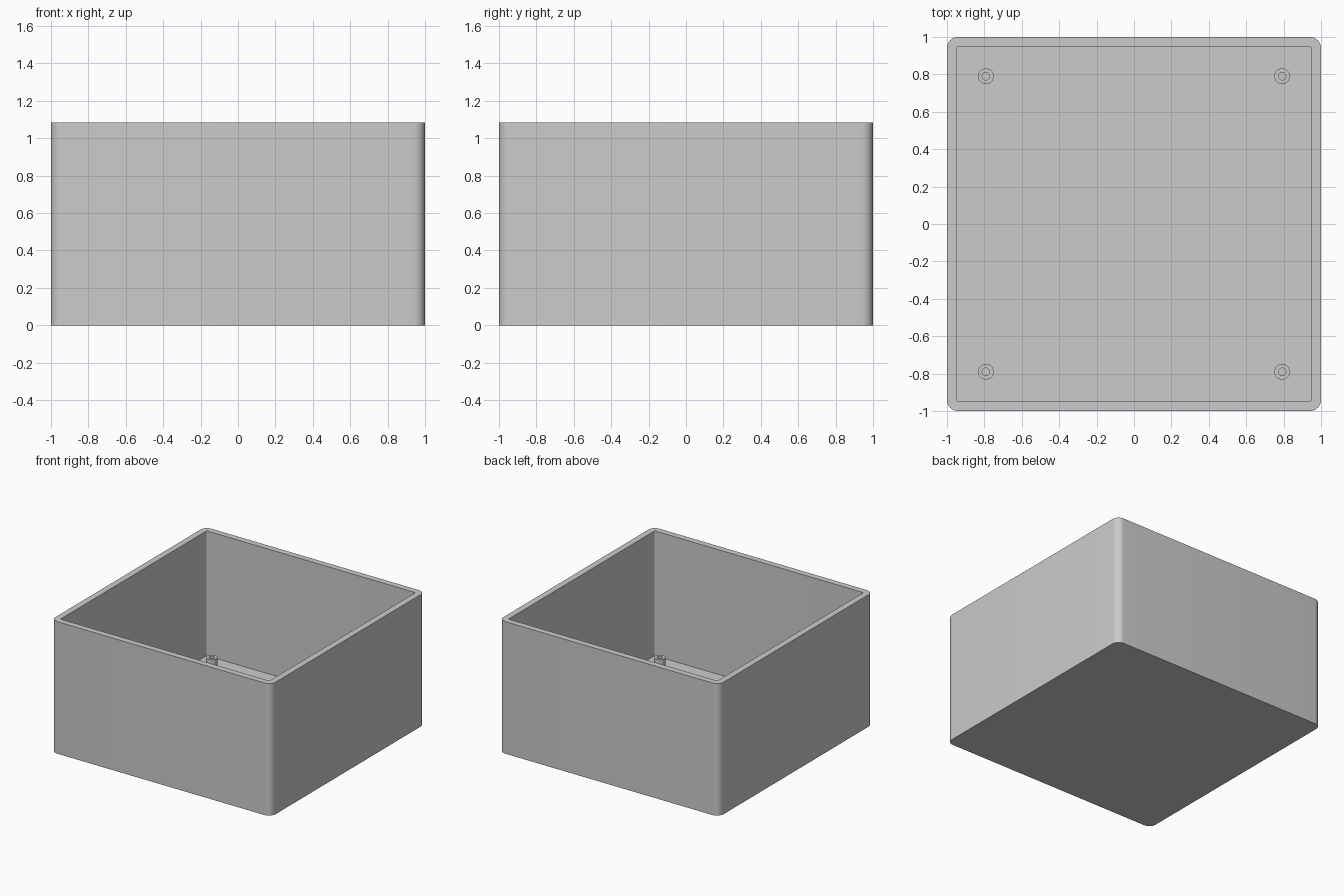
import bpy, bmesh, math

if "Cube" in bpy.data.objects:
    bpy.data.objects.remove(bpy.data.objects["Cube"])

HEIGHT = 1.085
FLOOR = 0.06
POST_TOP = 0.148

grey = bpy.data.materials.new("light grey")
grey.diffuse_color = (0.6, 0.6, 0.6, 1)
grey.use_nodes = True
grey.node_tree.nodes["Principled BSDF"].inputs["Base Color"].default_value = grey.diffuse_color


def rounded_square(half, radius, steps=10):
    """Outline of a rounded square, counter-clockwise."""
    points = []
    for corner in range(4):
        mid = math.radians(45 + 90 * corner)
        cx = math.copysign(half - radius, math.cos(mid))
        cy = math.copysign(half - radius, math.sin(mid))
        for i in range(steps + 1):
            a = math.radians(90 * corner + 90 * i / steps)
            points.append((cx + radius * math.cos(a), cy + radius * math.sin(a)))
    return points


def circle(radius, sides=32):
    return [(radius * math.cos(2 * math.pi * i / sides),
             radius * math.sin(2 * math.pi * i / sides)) for i in range(sides)]


def build(name, sections, location=(0, 0, 0), cap=True):
    """Join a chain of (outline, z) loops into a skin, optionally capping the ends."""
    bm = bmesh.new()
    loops = [[bm.verts.new((x, y, z)) for x, y in outline] for outline, z in sections]
    n = len(loops[0])
    for a, b in zip(loops, loops[1:]):
        for i in range(n):
            j = (i + 1) % n
            bm.faces.new((a[i], a[j], b[j], b[i]))
    if cap:
        bm.faces.new(loops[0][::-1])
        bm.faces.new(loops[-1])
    mesh = bpy.data.meshes.new(name)
    bm.to_mesh(mesh)
    bm.free()
    mesh.materials.append(grey)
    obj = bpy.data.objects.new(name, mesh)
    obj.location = location
    bpy.context.collection.objects.link(obj)
    bpy.ops.object.select_all(action='DESELECT')
    obj.select_set(True)
    bpy.context.view_layer.objects.active = obj
    bpy.ops.object.shade_smooth_by_angle(angle=math.radians(30))
    return obj


# Open box: outer wall, rim, inner wall and floor
outer = rounded_square(1.0, 0.06)
inner = rounded_square(0.949, 0.01)
build("box_shell", [(outer, 0), (outer, HEIGHT), (inner, HEIGHT), (inner, FLOOR)])

# Hollow screw posts near the four corners of the floor
post, hole = circle(0.042), circle(0.02)
for sx, side in ((-1, "left"), (1, "right")):
    for sy, end in ((-1, "front"), (1, "back")):
        build(f"screw_post_{end}_{side}",
              [(post, FLOOR), (post, POST_TOP), (hole, POST_TOP), (hole, FLOOR + 0.001)],
              (sx * 0.792, sy * 0.79, 0))
